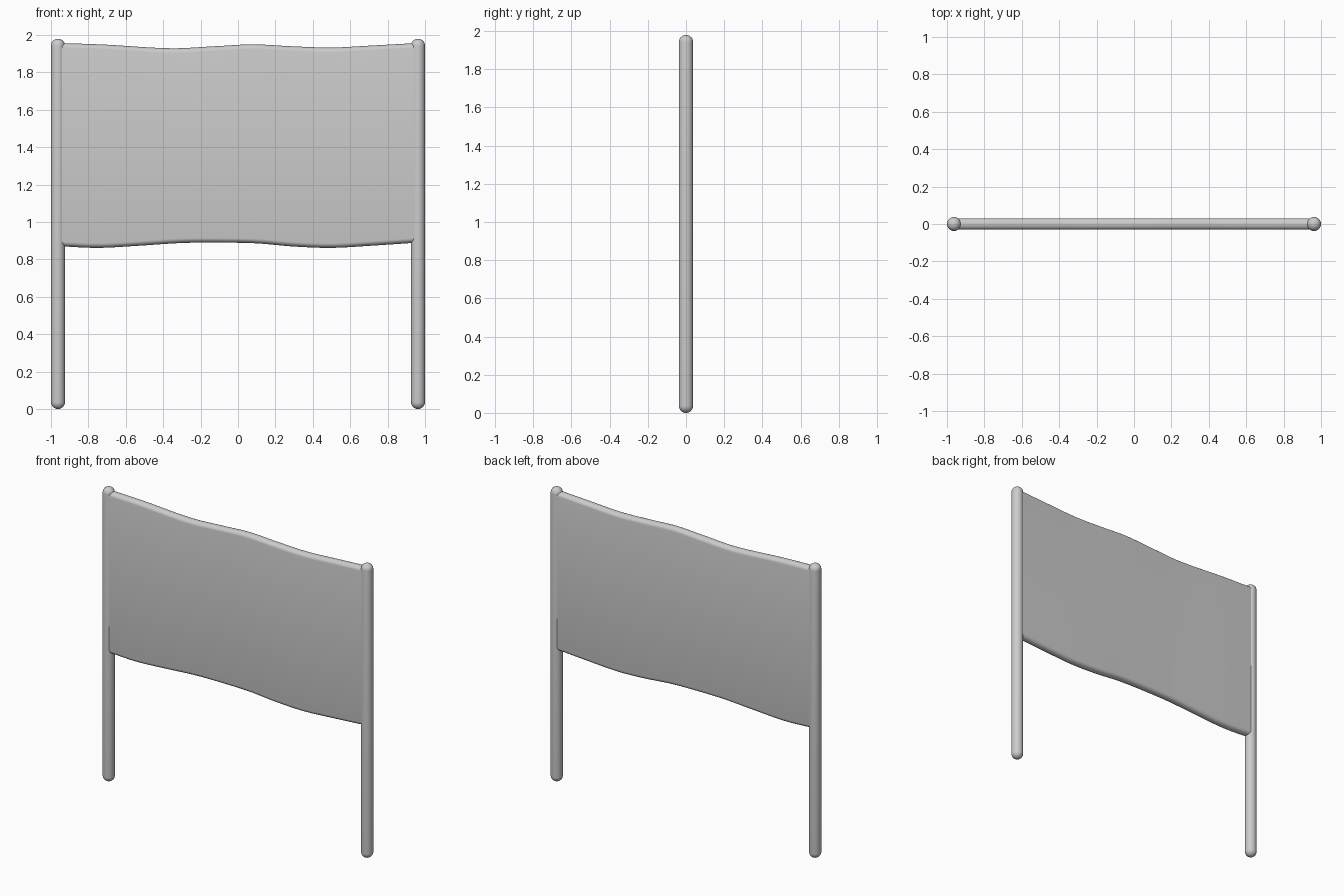
import bpy, bmesh, math

if "Cube" in bpy.data.objects:
    bpy.data.objects.remove(bpy.data.objects["Cube"])

R, TOP, POST_X = 0.0375, 1.98, 0.9625


def finish(name, bm):
    bmesh.ops.recalc_face_normals(bm, faces=bm.faces)
    mesh = bpy.data.meshes.new(name)
    bm.to_mesh(mesh)
    bm.free()
    obj = bpy.data.objects.new(name, mesh)
    bpy.context.collection.objects.link(obj)
    bpy.context.view_layer.objects.active = obj
    obj.select_set(True)
    bpy.ops.object.shade_smooth_by_angle(angle=math.radians(40))
    obj.select_set(False)
    return obj


def post(name, x):
    # round pole with domed ends: a sphere split at its equator and stretched
    bm = bmesh.new()
    bmesh.ops.create_uvsphere(bm, u_segments=32, v_segments=16, radius=R)
    upper = [f for f in bm.faces if f.calc_center_median().z > 0]
    equator = [e for e in bm.edges if all(abs(v.co.z) < 1e-6 for v in e.verts)]
    bmesh.ops.split_edges(bm, edges=equator)
    for v in {v for f in upper for v in f.verts}:
        v.co.z += TOP - 2 * R
    rims = [e for e in bm.edges if e.is_boundary]
    bmesh.ops.bridge_loops(bm, edges=rims)
    obj = finish(name, bm)
    obj.location = (x, 0, R)


def smooth_curve(pts, x):
    # cubic interpolation through wavy edge points
    i = max(k for k in range(len(pts) - 1) if pts[k][0] <= x + 1e-6)

    def slope(k):
        a, b = pts[max(k - 1, 0)], pts[min(k + 1, len(pts) - 1)]
        return (b[1] - a[1]) / (b[0] - a[0])
    (x0, z0), (x1, z1) = pts[i], pts[i + 1]
    h = x1 - x0
    t = (x - x0) / h
    return ((2*t**3 - 3*t**2 + 1) * z0 + (t**3 - 2*t**2 + t) * h * slope(i)
            + (3*t**2 - 2*t**3) * z1 + (t**3 - t**2) * h * slope(i + 1))


# posts
post("left_post", -POST_X)
post("right_post", POST_X)

# hanging cloth panel with wavy, rounded top and bottom edges
top_edge = [(-0.96, 1.957), (-0.72, 1.949), (-0.36, 1.929), (-0.12, 1.940),
            (0.08, 1.950), (0.28, 1.940), (0.5, 1.933), (0.72, 1.944), (0.96, 1.957)]
bottom_edge = [(-0.96, 0.871), (-0.75, 0.862), (-0.52, 0.874), (-0.3, 0.888),
               (-0.1, 0.890), (0.1, 0.886), (0.3, 0.869), (0.5, 0.862),
               (0.72, 0.874), (0.96, 0.890)]
HALF, ROUND, N, ARC = 0.03, 0.025, 48, 10

bm = bmesh.new()
rings = []
for i in range(N + 1):
    x = -0.96 + 1.92 * i / N
    zt, zb = smooth_curve(top_edge, x), smooth_curve(bottom_edge, x)
    ring = []
    for base, start in ((zt - ROUND, 0), (zb + ROUND, math.pi)):
        for k in range(ARC + 1):
            a = start + math.pi * k / ARC
            ring.append(bm.verts.new((x, HALF * math.cos(a), base + ROUND * math.sin(a))))
    rings.append(ring)
for a, b in zip(rings, rings[1:]):
    for k in range(len(a)):
        m = (k + 1) % len(a)
        bm.faces.new((a[k], a[m], b[m], b[k]))
bm.faces.new(rings[0])
bm.faces.new(rings[-1])
finish("banner_panel", bm)
